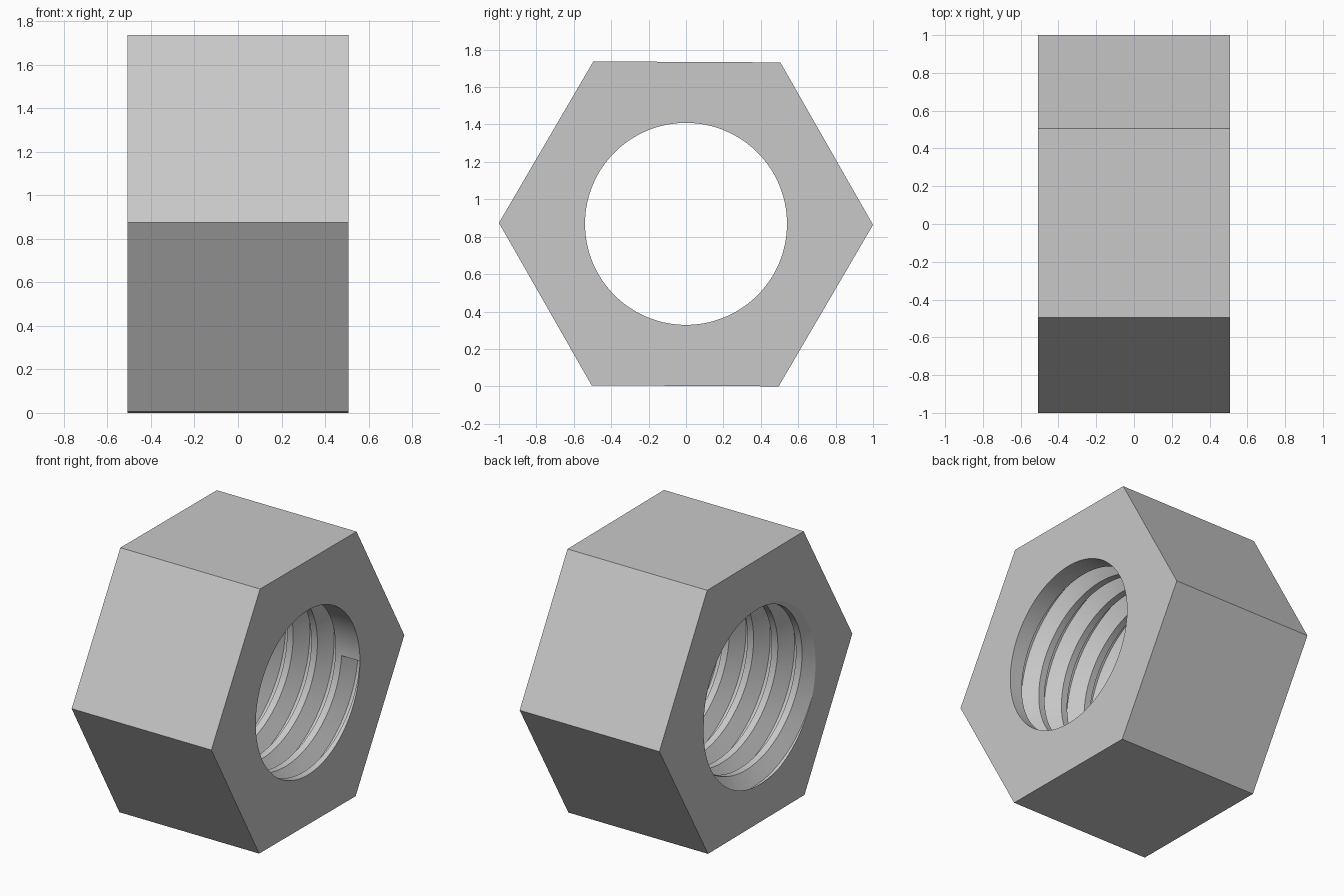
import bpy
import bmesh
from math import cos, sin, pi, radians, tau

cube = bpy.data.objects.get("Cube")
if cube:
    bpy.data.objects.remove(cube, do_unlink=True)

HALF = 0.507                  # half thickness along x
TILT = radians(-0.3)          # slight turn of the hexagon
CENTRE = sin(radians(60.3))   # height of the bore axis
MINOR, MAJOR = 0.54, 0.635    # thread radii
PITCH = 0.176
STEPS = 72                    # thread segments per turn


def make_object(name, bm):
    bmesh.ops.recalc_face_normals(bm, faces=bm.faces)
    mesh = bpy.data.meshes.new(name)
    bm.to_mesh(mesh)
    bm.free()
    obj = bpy.data.objects.new(name, mesh)
    obj.location.z = CENTRE
    bpy.context.collection.objects.link(obj)
    return obj


def sweep(name, rings):
    """Skin a list of closed rings and cap both ends."""
    bm = bmesh.new()
    loops = [[bm.verts.new(p) for p in ring] for ring in rings]
    count = len(loops[0])
    for a, b in zip(loops, loops[1:]):
        for i in range(count):
            j = (i + 1) % count
            bm.faces.new((a[i], a[j], b[j], b[i]))
    bm.faces.new(loops[0])
    bm.faces.new(loops[-1])
    return make_object(name, bm)


def prism(name, radius, sides, half, turn=0.0):
    return sweep(name, [[(x, radius * cos(turn + tau * k / sides),
                          radius * sin(turn + tau * k / sides))
                         for k in range(sides)] for x in (-half, half)])


# Steel material
steel = bpy.data.materials.new("steel grey")
steel.use_nodes = True
steel.diffuse_color = (0.58, 0.58, 0.58, 1)
steel.node_tree.nodes["Principled BSDF"].inputs["Base Color"].default_value = (0.58, 0.58, 0.58, 1)

# Hexagonal body and plain bore
nut = prism("hex_nut", 1.0, 6, HALF, TILT)
nut.data.materials.append(steel)
bore = prism("bore_cutter", MINOR, 2 * STEPS, HALF + 0.2)

# Right-handed thread groove: trapezoid swept along a helix, out through the -x face
mouth, floor = 0.375 * PITCH, 0.0625 * PITCH
profile = [(-mouth, MINOR - 0.05), (-mouth, MINOR), (-floor, MAJOR),
           (floor, MAJOR), (mouth, MINOR), (mouth, MINOR - 0.05)]
start = HALF - mouth - 0.002
rings = []
for k in range(int(6.6 * STEPS)):
    angle = -tau * k / STEPS
    x = start - PITCH * k / STEPS
    rings.append([(x + dx, r * cos(angle), r * sin(angle)) for dx, r in profile])
groove = sweep("thread_cutter", rings)

# Cut the bore, then the thread
bpy.context.view_layer.objects.active = nut
for cutter in (bore, groove):
    cutter.hide_render = True
    cut = nut.modifiers.new(cutter.name, 'BOOLEAN')
    cut.operation = 'DIFFERENCE'
    cut.solver = 'EXACT'
    cut.object = cutter
    bpy.ops.object.modifier_apply(modifier=cut.name)
    bpy.data.objects.remove(cutter, do_unlink=True)

# Smooth thread surfaces, crisp edges
bpy.ops.object.select_all(action='DESELECT')
nut.select_set(True)
bpy.ops.object.shade_smooth_by_angle(angle=radians(25))
